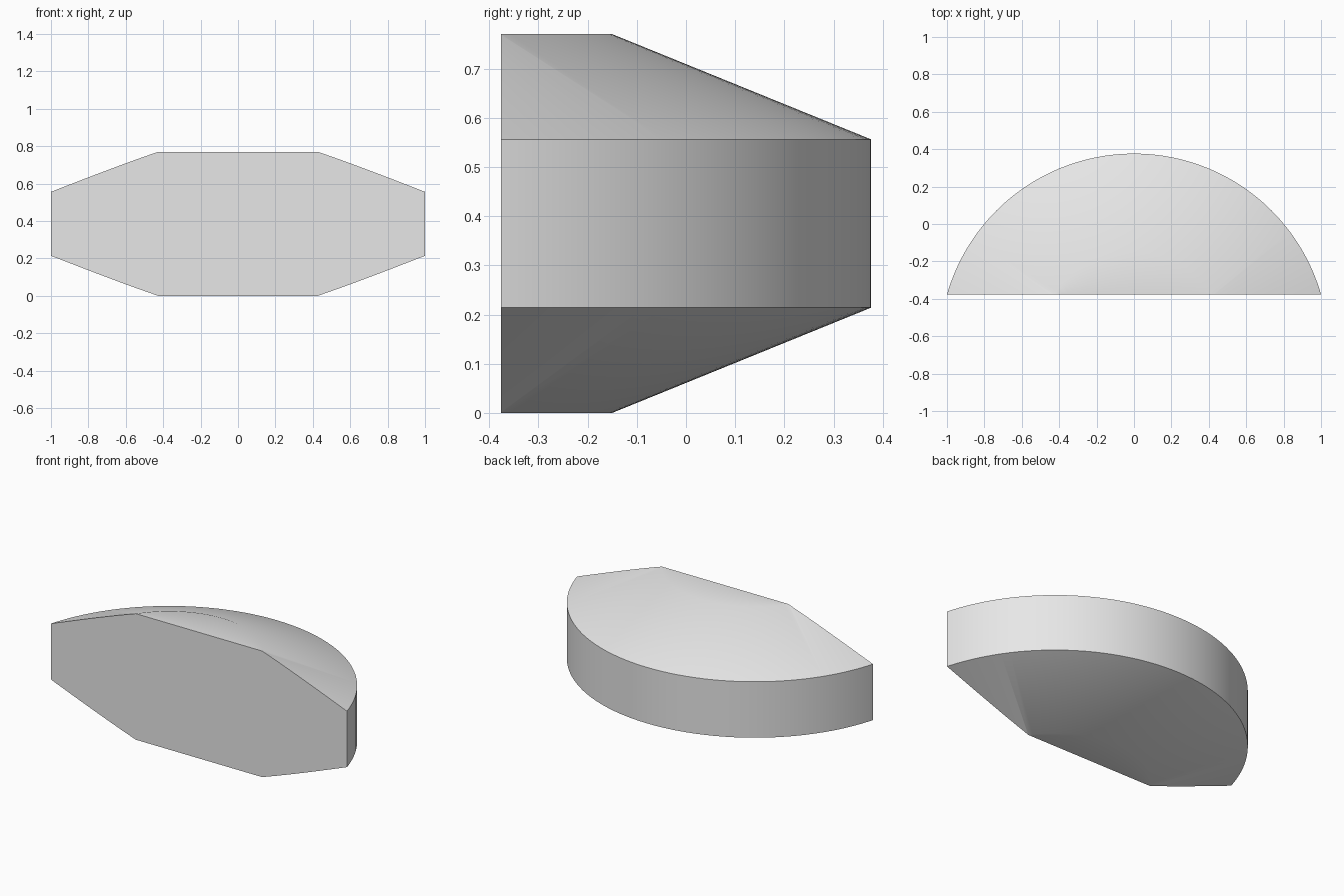
import bpy
import bmesh
import math
from mathutils import Matrix, Vector

cube = bpy.data.objects.get("Cube")
if cube:
    bpy.data.objects.remove(cube, do_unlink=True)

RADIUS, RIM_RADIUS = 1.0405, 0.514
HEIGHT, LOWER_EDGE, UPPER_EDGE = 0.77, 0.214, 0.556
AXIS_Y, FRONT_Y = -0.664, -0.3765
SEGMENTS = 128

grey = bpy.data.materials.new("light grey")
grey.use_nodes = True
grey.diffuse_color = (0.8, 0.8, 0.8, 1)
grey.node_tree.nodes["Principled BSDF"].inputs["Base Color"].default_value = (0.8, 0.8, 0.8, 1)

# Bevelled disc: revolve half of its cross-section around the vertical axis
profile = [(0, 0), (RIM_RADIUS, 0), (RADIUS, LOWER_EDGE),
           (RADIUS, UPPER_EDGE), (RIM_RADIUS, HEIGHT), (0, HEIGHT)]
bm = bmesh.new()
verts = [bm.verts.new((0, r, z)) for r, z in profile]
edges = [bm.edges.new(pair) for pair in zip(verts, verts[1:])]
bmesh.ops.spin(bm, geom=verts + edges, cent=(0, 0, 0), axis=(0, 0, 1),
               angle=2 * math.pi, steps=SEGMENTS)
bmesh.ops.remove_doubles(bm, verts=bm.verts, dist=0.0001)
bmesh.ops.transform(bm, matrix=Matrix.Translation((0, AXIS_Y, 0)), verts=bm.verts)

# Flat front: slice the disc and close the cut
cut = bmesh.ops.bisect_plane(bm, geom=bm.verts[:] + bm.edges[:] + bm.faces[:],
                             plane_co=Vector((0, FRONT_Y, 0)),
                             plane_no=Vector((0, -1, 0)), clear_outer=True)
rim = [e for e in cut["geom_cut"] if isinstance(e, bmesh.types.BMEdge)]
bmesh.ops.contextual_create(bm, geom=rim)
bmesh.ops.recalc_face_normals(bm, faces=bm.faces)

mesh = bpy.data.meshes.new("disc_segment")
bm.to_mesh(mesh)
bm.free()
mesh.materials.append(grey)
segment = bpy.data.objects.new("disc_segment", mesh)
bpy.context.collection.objects.link(segment)

# Smooth the curved sides, keep the sharp rims
bpy.ops.object.select_all(action="DESELECT")
segment.select_set(True)
bpy.context.view_layer.objects.active = segment
bpy.ops.object.shade_smooth_by_angle(angle=math.radians(30))
